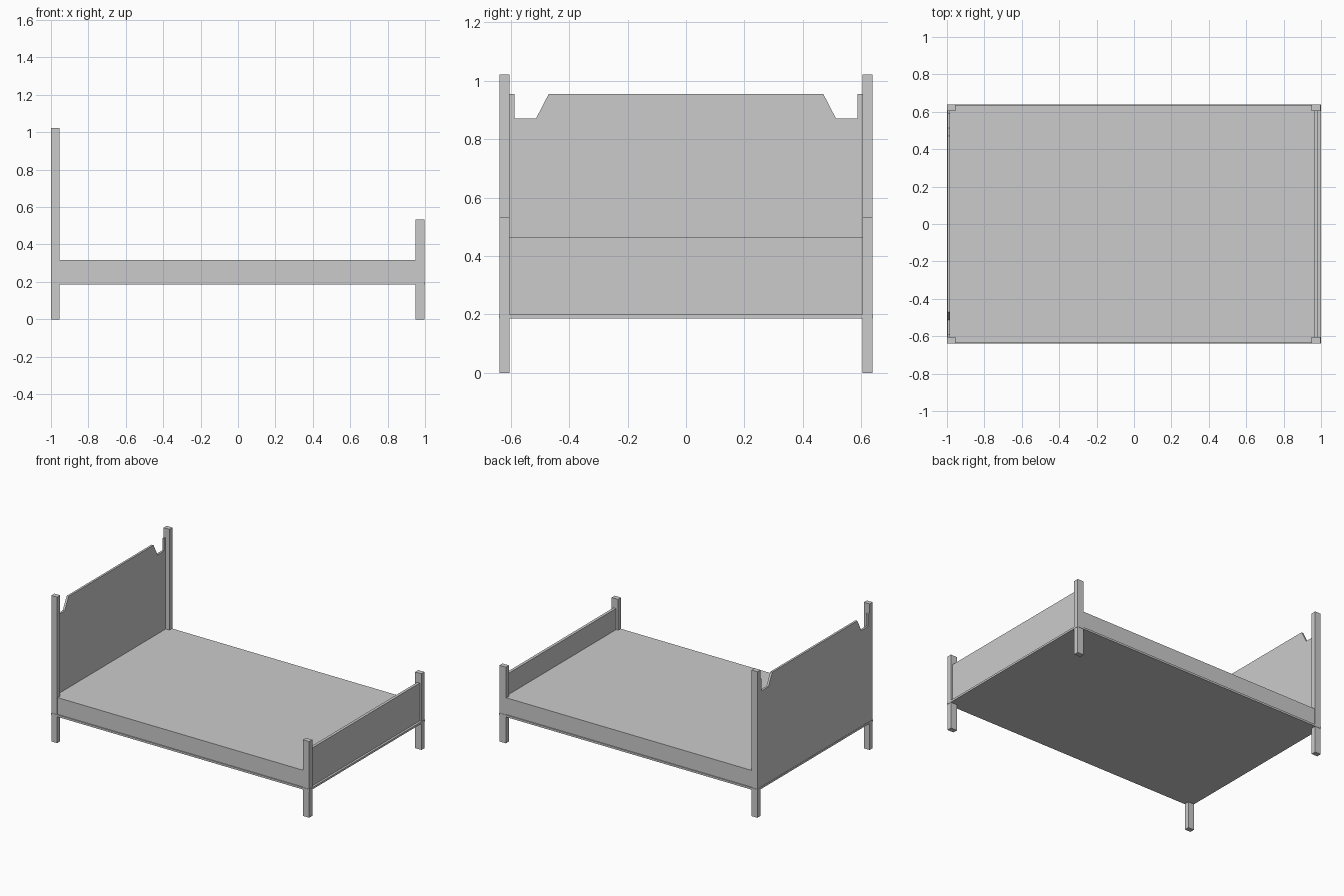
import bpy, bmesh

if "Cube" in bpy.data.objects:
    bpy.data.objects.remove(bpy.data.objects["Cube"])


def finish(bm, name):
    bmesh.ops.recalc_face_normals(bm, faces=bm.faces)
    mesh = bpy.data.meshes.new(name)
    bm.to_mesh(mesh)
    bm.free()
    obj = bpy.data.objects.new(name, mesh)
    bpy.context.collection.objects.link(obj)
    return obj


def box(name, x, y, z):
    """Box from (min, max) ranges on each axis."""
    bm = bmesh.new()
    bmesh.ops.create_cube(bm, size=1)
    for v in bm.verts:
        v.co = [r[0] if c < 0 else r[1] for c, r in zip(v.co, (x, y, z))]
    return finish(bm, name)


def board(name, half_profile, x0, x1):
    """Upright board: half outline in (y, z) mirrored across y, extruded along x."""
    outline = half_profile + [(-y, z) for y, z in reversed(half_profile)]
    bm = bmesh.new()
    face = bm.faces.new([bm.verts.new((x0, y, z)) for y, z in outline])
    ext = bmesh.ops.extrude_face_region(bm, geom=[face])
    verts = [g for g in ext["geom"] if isinstance(g, bmesh.types.BMVert)]
    bmesh.ops.translate(bm, verts=verts, vec=(x1 - x0, 0, 0))
    return finish(bm, name)


# Thin base panel and the mattress block on it
box("base_panel", (-1.0, 1.0), (-0.64, 0.64), (0.186, 0.2))
box("mattress", (-0.998, 0.984), (-0.633, 0.633), (0.2, 0.317))

# Corner posts
for side, s in (("right", -1), ("left", 1)):
    y = sorted((s * 0.604, s * 0.638))
    box("head_post_" + side, (-0.999, -0.954), y, (0, 1.022))
    box("foot_post_" + side, (0.949, 0.998), y, (0, 0.533))

# Headboard with stepped, sloping shoulders
board("headboard", [(0.606, 0.2), (0.606, 0.955), (0.588, 0.955),
                    (0.588, 0.87), (0.514, 0.87), (0.47, 0.955)],
      -0.998, -0.983)

# Plain low footboard
board("footboard", [(0.606, 0.2), (0.606, 0.465)], 0.965, 0.985)
